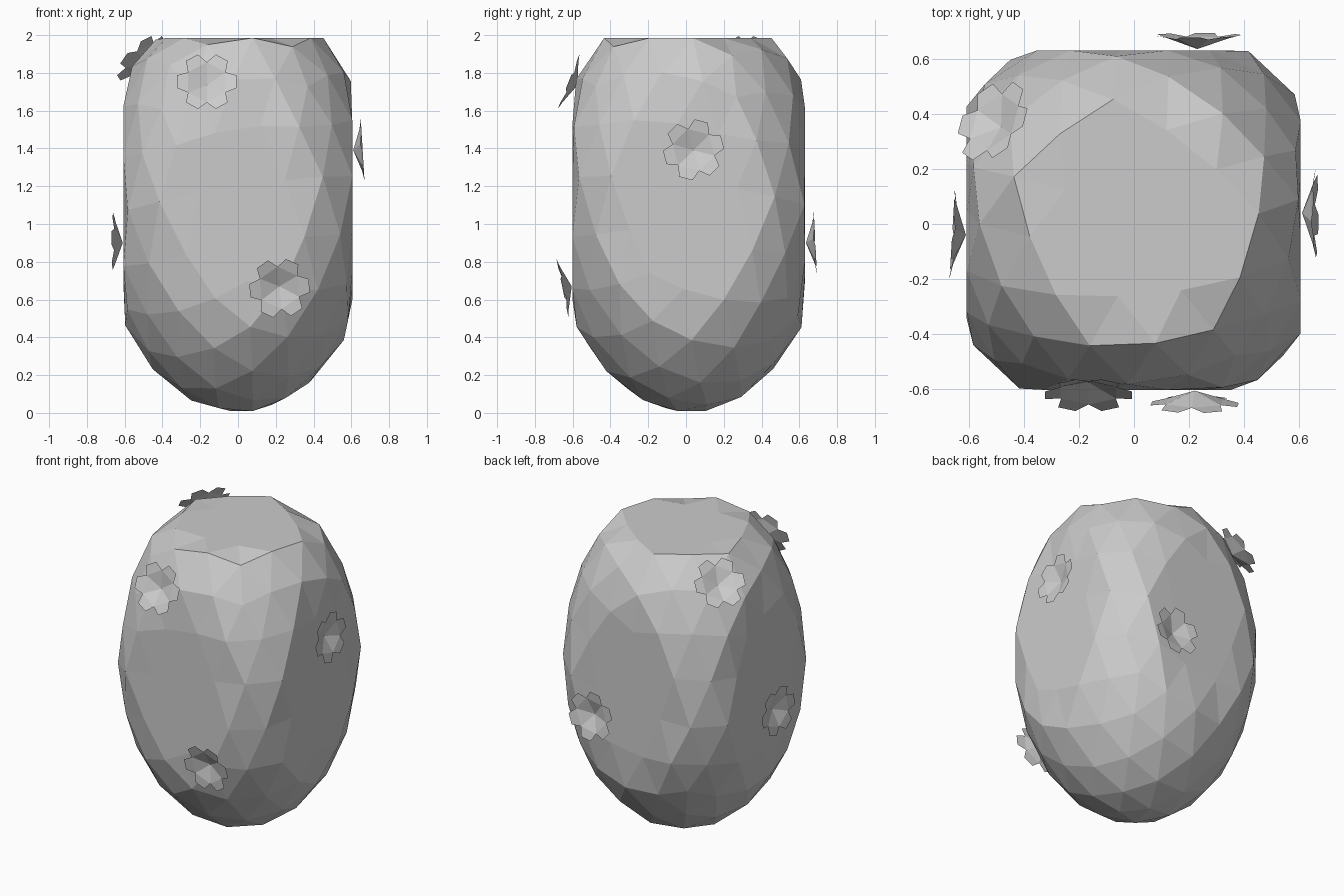
import bpy, bmesh, math
from mathutils import Vector, Euler

cube = bpy.data.objects.get("Cube")
if cube:
    bpy.data.objects.remove(cube, do_unlink=True)

grey = bpy.data.materials.new("stone_grey")
grey.use_nodes = True
colour = (0.6, 0.6, 0.6, 1)
grey.diffuse_color = colour
grey.node_tree.nodes["Principled BSDF"].inputs["Base Color"].default_value = colour


def add_object(name, bm):
    mesh = bpy.data.meshes.new(name)
    bm.to_mesh(mesh)
    bm.free()
    mesh.materials.append(grey)
    obj = bpy.data.objects.new(name, mesh)
    bpy.context.collection.objects.link(obj)
    return obj


def clamp(value, low, high):
    return max(low, min(high, value))


# Body: a tall faceted ellipsoid pressed flat on its four sides and top
RADIUS, HEIGHT = 0.74, 1.11
bm = bmesh.new()
bmesh.ops.create_icosphere(bm, subdivisions=3, radius=1)
turn = Euler((-0.11, -0.07, 0.35)).to_matrix()
for v in bm.verts:
    d = turn @ v.co
    v.co = (clamp(d.x * RADIUS, -0.607, 0.605),
            clamp(d.y * RADIUS + 0.015, -0.602, 0.63),
            clamp(d.z * HEIGHT + HEIGHT, 0, 1.985))
add_object("body", bm)


# Flowers: six blunt petals folded up into a shallow cup
def add_flower(name, centre, normal, spin):
    bm = bmesh.new()

    def point(radius, degrees, height):
        a = math.radians(degrees + spin)
        return bm.verts.new((radius * math.cos(a), radius * math.sin(a), height))

    heart = point(0, 0, 0)
    notches = [point(0.115, 60 * i - 30, 0.04) for i in range(6)]
    for i in range(6):
        a, b = notches[i], notches[(i + 1) % 6]
        left, right = point(0.162, 60 * i - 13, 0.05), point(0.162, 60 * i + 13, 0.05)
        bm.faces.new((heart, a, b))
        bm.faces.new((a, left, right, b))
    flower = add_object(name, bm)
    flower.location = centre
    flower.rotation_euler = Vector(normal).to_track_quat('Z', 'Y').to_euler()


add_flower("front_upper_flower", (-0.165, -0.575, 1.735), (0, -0.93, 0.37), 0)
add_flower("front_lower_flower", (0.22, -0.605, 0.67), (0, -0.97, -0.2), 5)
add_flower("left_flower", (0.61, 0.04, 1.39), (1, 0, 0.06), 15)
add_flower("right_flower", (-0.61, -0.04, 0.9), (-1, 0.06, 0), 10)
add_flower("back_flower", (0.23, 0.635, 0.9), (0, 1, 0.05), 20)
add_flower("top_corner_flower", (-0.482, 0.352, 1.845), (-0.62, 0.44, 0.65), 0)
